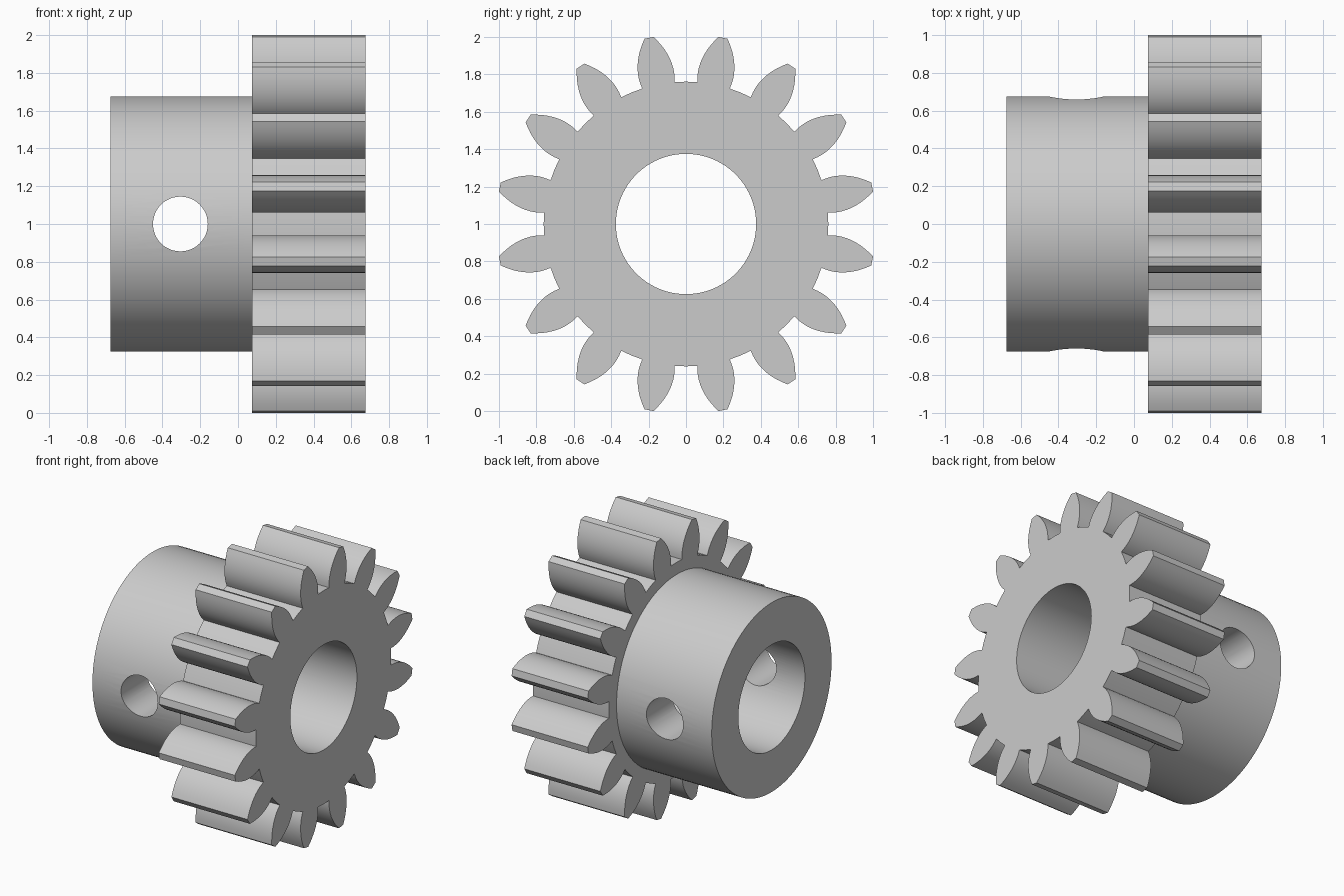
import bpy, bmesh, math
from mathutils import Matrix, Vector

cube = bpy.data.objects.get("Cube")
if cube:
    bpy.data.objects.remove(cube, do_unlink=True)

TEETH = 16
TIP_R, ROOT_R = 1.015, 0.761
HUB_R, BORE_R, PIN_R = 0.675, 0.375, 0.145
BACK, STEP, FACE = -0.675, 0.075, 0.675    # x stations along the axle
PIN_X = -0.305

steel = bpy.data.materials.new("plain grey steel")
GREY = (0.6, 0.6, 0.6, 1.0)
steel.diffuse_color = GREY
steel.use_nodes = True
steel.node_tree.nodes["Principled BSDF"].inputs["Base Color"].default_value = GREY


def make_object(name, bm):
    bmesh.ops.recalc_face_normals(bm, faces=bm.faces)
    mesh = bpy.data.meshes.new(name)
    bm.to_mesh(mesh)
    bm.free()
    obj = bpy.data.objects.new(name, mesh)
    bpy.context.collection.objects.link(obj)
    mesh.materials.append(steel)
    return obj


def cylinder(name, radius, length, centre, axis, sides=96):
    bm = bmesh.new()
    turn = Matrix.Rotation(math.pi / 2, 4, "Y" if axis == "X" else "X")
    bmesh.ops.create_cone(bm, cap_ends=True, segments=sides, radius1=radius,
                          radius2=radius, depth=length,
                          matrix=Matrix.Translation(centre) @ turn)
    return make_object(name, bm)


def boolean(target, tool, operation):
    mod = target.modifiers.new(operation.lower(), "BOOLEAN")
    mod.object, mod.operation, mod.solver = tool, operation, "EXACT"
    bpy.context.view_layer.objects.active = target
    bpy.ops.object.modifier_apply(modifier=mod.name)
    bpy.data.objects.remove(tool, do_unlink=True)


def half_width(r):
    """Tooth half thickness: a bulged flank that narrows to the tip."""
    s = r - 0.875
    return 0.091 - 0.2 * s - 1.96 * s * s


def gear_outline():
    steps = 10
    radii = [ROOT_R + (TIP_R - ROOT_R) * i / steps for i in range(steps + 1)]
    flank = [(r, half_width(r)) for r in radii]
    tooth = [(r, -w) for r, w in flank] + [(r, w) for r, w in reversed(flank)]
    points = []
    for k in range(TEETH):
        angle = (k + 0.5) * math.tau / TEETH
        for r, t in tooth:
            a = angle + math.asin(t / r)
            points.append((r * math.sin(a), r * math.cos(a)))
        # middle of the root land
        a = (k + 1) * math.tau / TEETH
        points.append((ROOT_R * math.sin(a), ROOT_R * math.cos(a)))
    return points


# Toothed wheel
bm = bmesh.new()
wheel = bm.faces.new([bm.verts.new((STEP, y, 1 + z)) for y, z in gear_outline()])
extruded = bmesh.ops.extrude_face_region(bm, geom=[wheel], use_keep_orig=True)
bmesh.ops.translate(bm, vec=Vector((FACE - STEP, 0, 0)),
                    verts=[v for v in extruded["geom"] if isinstance(v, bmesh.types.BMVert)])
gear = make_object("pinion_gear", bm)

# Hub, running a little way into the wheel
overlap = 0.1
hub = cylinder("hub", HUB_R, STEP + overlap - BACK,
               ((BACK + STEP + overlap) / 2, 0, 1), "X")
boolean(gear, hub, "UNION")

# Axle bore and cross pin hole
boolean(gear, cylinder("bore_cutter", BORE_R, 2, (0, 0, 1), "X"), "DIFFERENCE")
boolean(gear, cylinder("pin_cutter", PIN_R, 2, (PIN_X, 0, 1), "Y", 48), "DIFFERENCE")

bpy.ops.object.select_all(action="DESELECT")
gear.select_set(True)
bpy.context.view_layer.objects.active = gear
bpy.ops.object.shade_smooth_by_angle(angle=math.radians(30))
